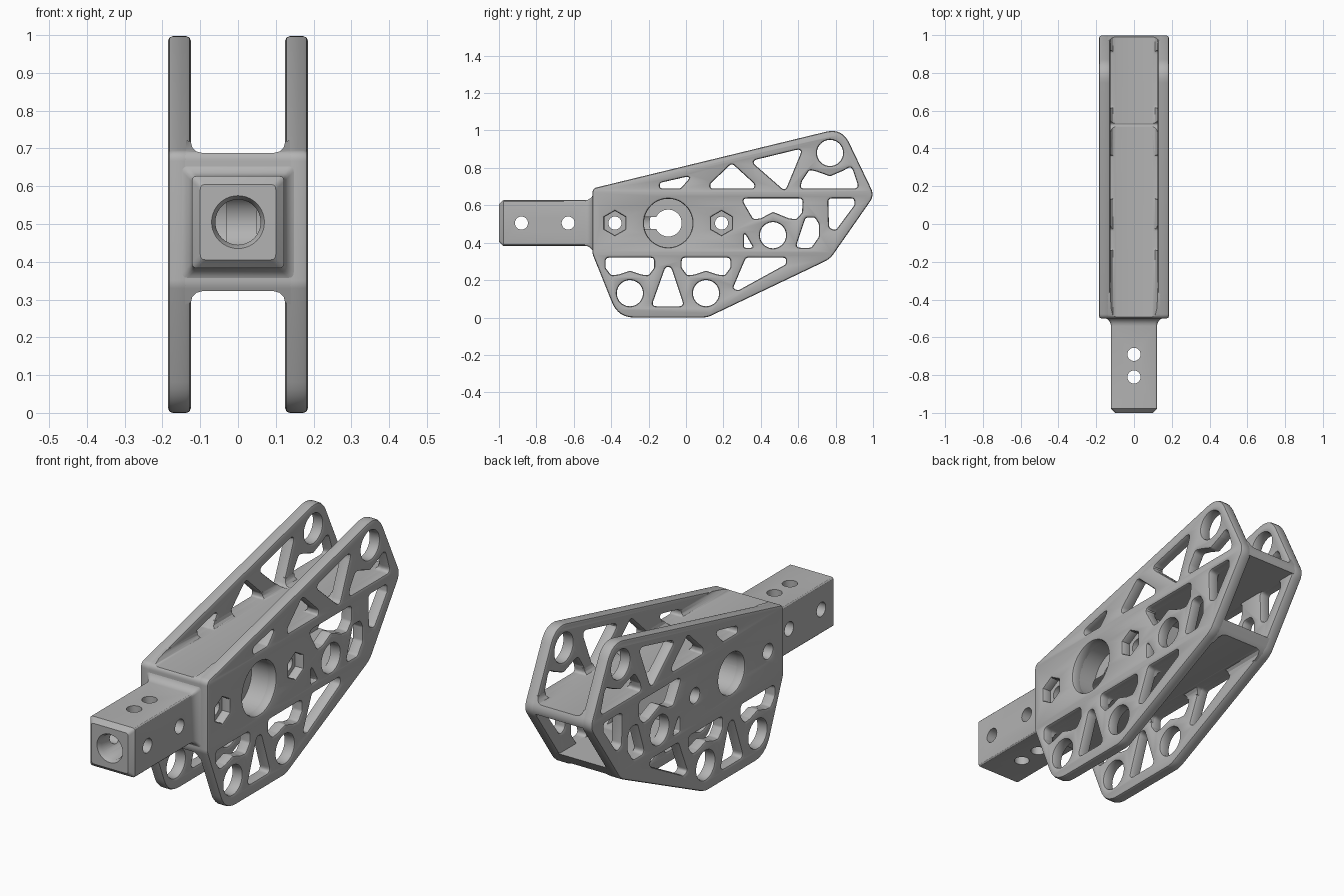
import bpy, bmesh
from math import sin, cos, pi, tan
from mathutils import Matrix, Vector

default_cube = bpy.data.objects.get("Cube")
if default_cube:
    bpy.data.objects.remove(default_cube, do_unlink=True)

GREY = (0.45, 0.45, 0.45, 1)
grey = bpy.data.materials.new("machined_grey")
grey.use_nodes = True
grey.diffuse_color = GREY
grey.node_tree.nodes["Principled BSDF"].inputs["Base Color"].default_value = GREY

# Axis frames: profile plane plus extrusion direction
FRAMES = {
    "x": Matrix(((0, 0, 1), (1, 0, 0), (0, 1, 0))).to_4x4(),
    "y": Matrix(((1, 0, 0), (0, 0, 1), (0, 1, 0))).to_4x4(),
    "z": Matrix.Identity(4),
}


def rounded(corners, radius=0.02, steps=5):
    """Round every corner; a corner may carry its own radius."""
    result = []
    count = len(corners)
    for i, corner in enumerate(corners):
        here = Vector(corner[:2])
        before = Vector(corners[i - 1][:2]) - here
        after = Vector(corners[(i + 1) % count][:2]) - here
        r = corner[2] if len(corner) > 2 else radius
        reach = r * tan((pi - before.angle(after)) / 2)
        reach = min(reach, before.length * 0.48, after.length * 0.48)
        start = here + before.normalized() * reach
        end = here + after.normalized() * reach
        for k in range(steps + 1):
            t = k / steps
            result.append(start.lerp(here, t).lerp(here.lerp(end, t), t))
    return result


def circle(centre, radius, sides=40):
    return [Vector((centre[0] + radius * sin(2 * pi * k / sides),
                    centre[1] + radius * cos(2 * pi * k / sides)))
            for k in range(sides)]


def finish(name, bm, frame="z"):
    bm.transform(FRAMES[frame])
    bmesh.ops.remove_doubles(bm, verts=bm.verts, dist=0.00002)
    bmesh.ops.recalc_face_normals(bm, faces=bm.faces)
    mesh = bpy.data.meshes.new(name)
    bm.to_mesh(mesh)
    bm.free()
    mesh.materials.clear()
    mesh.materials.append(grey)
    ob = bpy.data.objects.new(name, mesh)
    bpy.context.collection.objects.link(ob)
    return ob


def loft(name, sections, frame):
    """Skin a stack of (outline, height) sections and cap the ends."""
    bm = bmesh.new()
    rings = [[bm.verts.new((p[0], p[1], h)) for p in outline] for outline, h in sections]
    for low, high in zip(rings, rings[1:]):
        for i in range(len(low)):
            bm.faces.new((low[i - 1], low[i], high[i], high[i - 1]))
    bm.faces.new(rings[0])
    bm.faces.new(rings[-1])
    return finish(name, bm, frame)


def prism(outline, low, high, frame="x"):
    return loft("cutter", [(outline, low), (outline, high)], frame)


def carve(ob, cutter, operation="DIFFERENCE"):
    mod = ob.modifiers.new("carve", "BOOLEAN")
    mod.operation = operation
    mod.solver = "EXACT"
    mod.object = cutter
    bpy.context.view_layer.objects.active = ob
    bpy.ops.object.modifier_apply(modifier=mod.name)


def remove(cutter):
    bpy.data.objects.remove(cutter, do_unlink=True)


def plate(name, centre_x, outlines, chamfer=0.012, half=0.03):
    """Flat plate with holes and softened rims."""
    curve = bpy.data.curves.new(name, "CURVE")
    curve.dimensions = "2D"
    curve.fill_mode = "BOTH"
    curve.extrude = half - chamfer
    curve.bevel_depth = chamfer
    curve.bevel_resolution = 1
    curve.offset = -chamfer
    for outline in outlines:
        spline = curve.splines.new("POLY")
        spline.points.add(len(outline) - 1)
        for point, p in zip(spline.points, outline):
            point.co = (p[0], p[1], 0, 1)
        spline.use_cyclic_u = True
    helper = bpy.data.objects.new("plate_curve", curve)
    bpy.context.collection.objects.link(helper)
    graph = bpy.context.evaluated_depsgraph_get()
    mesh = bpy.data.meshes.new_from_object(helper.evaluated_get(graph))
    bm = bmesh.new()
    bm.from_mesh(mesh)
    remove(helper)
    bpy.data.meshes.remove(mesh)
    bm.transform(Matrix.Translation((0, 0, centre_x)))
    return finish(name, bm, "x")


# Side plate outline
outline = rounded([(-0.5, 0.69, 0.03), (0.834, 1.014, 0.11), (1.007, 0.653, 0.07),
                   (0.77, 0.313, 0.12), (0.113, 0, 0.12), (-0.363, 0, 0.13),
                   (-0.5, 0.34, 0.06)], steps=8)

# Lightening pockets above the upper web
upper = [
    [(-0.14, 0.69), (-0.14, 0.72), (0.035, 0.76), (-0.03, 0.69)],
    [(0.13, 0.69), (0.13, 0.715), (0.245, 0.825), (0.365, 0.715), (0.365, 0.69)],
    [(0.345, 0.837), (0.625, 0.905), (0.53, 0.675)],
    [(0.61, 0.69), (0.62, 0.73), (0.66, 0.79), (0.7, 0.78), (0.77, 0.755),
     (0.84, 0.785), (0.885, 0.81), (0.925, 0.69)],
]
# Pockets between the webs
middle = [
    [(0.295, 0.637), (0.625, 0.637), (0.62, 0.56), (0.59, 0.525), (0.55, 0.53),
     (0.465, 0.565), (0.4, 0.53), (0.36, 0.525)],
    [(0.76, 0.637), (0.9, 0.637), (0.9, 0.6), (0.8, 0.465), (0.765, 0.48)],
    [(0.64, 0.535), (0.69, 0.535), (0.71, 0.5), (0.71, 0.43), (0.67, 0.373), (0.585, 0.373)],
    [(0.31, 0.373, 0.008), (0.31, 0.46, 0.008), (0.36, 0.373, 0.008)],
]
# Pockets below the lower web
lower = [
    [(0.32, 0.32), (0.535, 0.32), (0.535, 0.285), (0.28, 0.145), (0.25, 0.155)],
    [(-0.185, 0.06), (-0.11, 0.27), (-0.08, 0.27), (-0.01, 0.06)],
]
pivots = [(0.77, 0.88), (-0.3, 0.13), (0.107, 0.13), (0.465, 0.44)]
for y in (-0.3, 0.107):
    left = [(-0.13, 0.32), (-0.13, 0.265), (-0.1, 0.225), (-0.06, 0.23)]
    shape = left + [(0, 0.25)] + [(-a, b) for a, b in reversed(left)]
    lower.append([(y + a, b) for a, b in shape])
cutouts = [rounded(p) for p in upper + middle + lower]
cutouts += [circle(p, 0.07) for p in pivots]

# Bolt line along the middle
AXIS = 0.505
bolts = [(-0.38, AXIS), (0.19, AXIS)]
hub = (-0.095, AXIS)

right_plate = plate("right_plate", -0.155, [outline] + cutouts
                    + [circle(p, 0.035, 24) for p in bolts] + [circle(hub, 0.1, 48)])
left_plate = plate("left_plate", 0.155, [outline] + cutouts
                   + [circle(p, 0.065, 6) for p in bolts] + [circle(hub, 0.13, 48)])

# Core block and webs, with fillets towards the plates
quarter = [(0.14, 0.218)] + [(0.095 + 0.03 * sin(a), 0.213 - 0.03 * cos(a))
                             for a in (pi / 2, pi / 3, pi / 6, 0)]
half_top = quarter + [(-a, b) for a, b in reversed(quarter)]
profile = [(a, AXIS + b) for a, b in half_top] + [(-a, AXIS - b) for a, b in half_top]
core = loft("core_block", [(profile, -0.6), (profile, 1.1)], "y")
limit = prism(outline, -0.3, 0.3)
carve(core, limit, "INTERSECT")
remove(limit)
room = [(0.26, 0.373), (0.26, 0.637), (1.2, 0.637), (1.2, 0.373)]
for shape in [room] + cutouts:
    cutter = prism(shape, -0.3, 0.3)
    carve(core, cutter)
    remove(cutter)

# Front tang, flaring into the core
def square(half):
    return rounded([(-half, AXIS - half), (half, AXIS - half),
                    (half, AXIS + half), (-half, AXIS + half)], 0.014, 3)

FLARE = 0.045
sections = [(square(0.1), -1), (square(0.122), -0.977)]
for k in range(6):
    a = k * pi / 10
    sections.append((square(0.122 + FLARE * (1 - cos(a))), -0.54 + FLARE * sin(a)))
tang = loft("front_tang", sections, "y")

# Bores shared by the core and the tang
cutters = [prism(circle(p, 0.035, 24), -0.3, 0.3)
           for p in bolts + [(-0.88, AXIS), (-0.63, AXIS)]]
cutters += [prism(circle((0, y), 0.035, 24), 0.3, 0.7, "z") for y in (-0.81, -0.69)]
cutters += [prism(circle(hub, 0.072), -0.3, 0.3),
            prism(circle(hub, 0.1, 48), -0.3, -0.03),
            prism(circle(hub, 0.13, 48), 0.05, 0.3)]
mouth = (0, AXIS)
cutters.append(loft("cutter", [(circle(mouth, 0.075), -1.01), (circle(mouth, 0.06), -0.98),
                               (circle(mouth, 0.06), -0.095)], "y"))
for cutter in cutters:
    carve(core, cutter)
    carve(tang, cutter)
    remove(cutter)

# Smooth shading with crisp edges
bpy.ops.object.select_all(action="DESELECT")
for ob in (right_plate, left_plate, core, tang):
    ob.select_set(True)
bpy.context.view_layer.objects.active = core
bpy.ops.object.shade_smooth_by_angle(angle=pi / 6)
